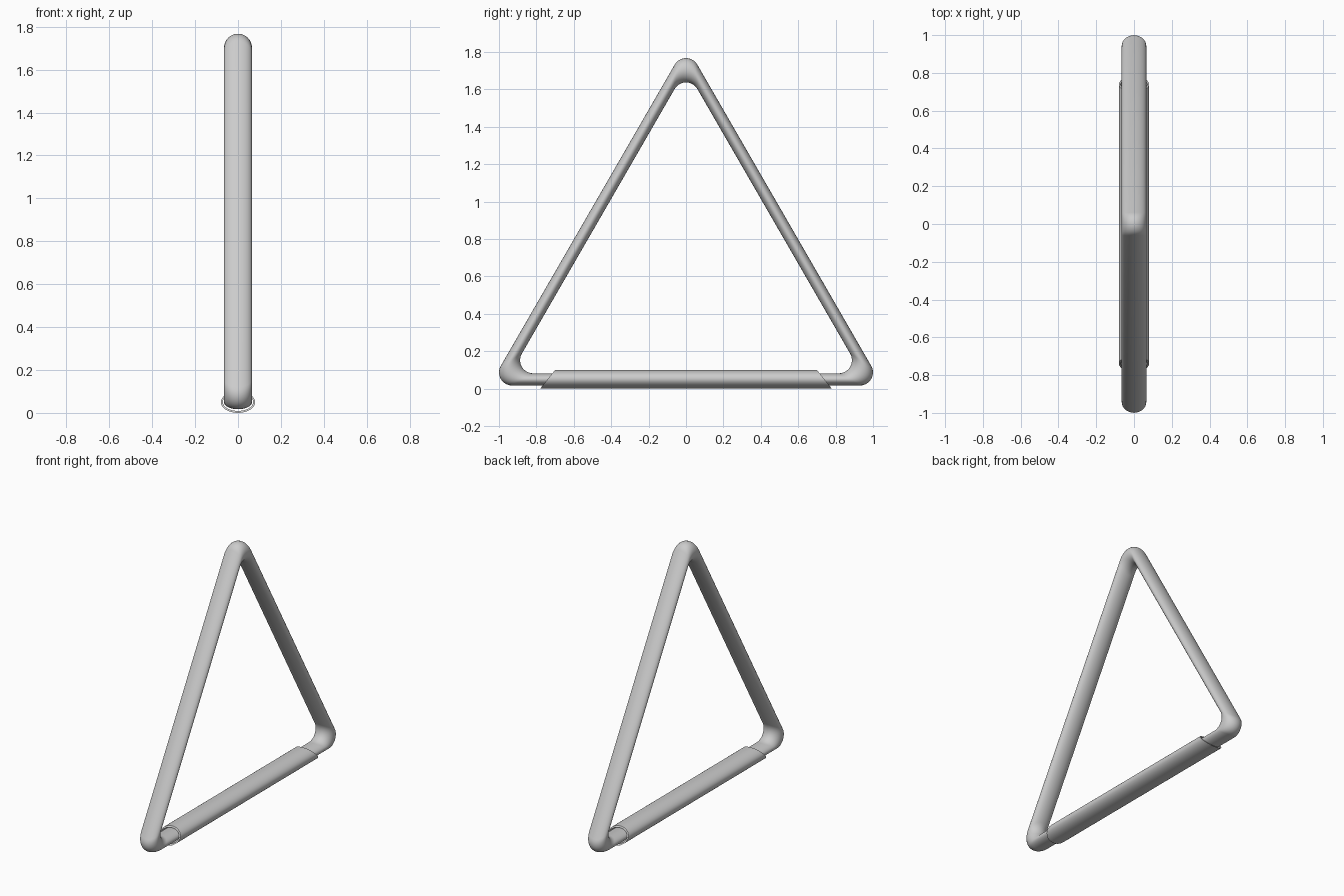
import bpy, bmesh
from math import sin, cos, pi, radians
from mathutils import Vector

if "Cube" in bpy.data.objects:
    bpy.data.objects.remove(bpy.data.objects["Cube"])


def finish(name, bm):
    bmesh.ops.recalc_face_normals(bm, faces=bm.faces)
    me = bpy.data.meshes.new(name)
    bm.to_mesh(me)
    bm.free()
    ob = bpy.data.objects.new(name, me)
    bpy.context.collection.objects.link(ob)
    bpy.ops.object.select_all(action='DESELECT')
    bpy.context.view_layer.objects.active = ob
    ob.select_set(True)
    bpy.ops.object.shade_smooth_by_angle(angle=radians(35))
    return ob


def loft(name, rings):
    """Bridge a closed loop of closed rings."""
    bm = bmesh.new()
    vs = [[bm.verts.new(p) for p in ring] for ring in rings]
    for a, b in zip(vs, vs[1:] + vs[:1]):
        n = len(a)
        for i in range(n):
            j = (i + 1) % n
            bm.faces.new((a[i], a[j], b[j], b[i]))
    return finish(name, bm)


SIDES = 32
ANGLES = [2 * pi * i / SIDES for i in range(SIDES)]

# Triangular frame: circular section at the corners, flattened along the bars
R, TUBE, FILLET, STEPS = 1.1486, 0.065, 0.07, 10
centre = Vector((0, 0, 0.6238))
rings = []
for k in range(3):
    a = pi / 2 + k * 2 * pi / 3
    out = Vector((0, cos(a), sin(a)))
    arc_centre = centre + out * (R - 2 * FILLET)
    for s in range(STEPS + 1):
        t = a + radians(-60 + 120 * s / STEPS)
        p = arc_centre + Vector((0, cos(t), sin(t))) * FILLET
        rings.append([p + out * TUBE * cos(q) + Vector((TUBE * sin(q), 0, 0))
                      for q in ANGLES])
loft("triangle_frame", rings)


# Base sleeve: hollow oval tube with slanted ends
def oval(rx, rz, side):
    return [Vector((rx * sin(q), side * (0.74 - 0.8 * rz * cos(q)), 0.05 + rz * cos(q)))
            for q in ANGLES]


loft("base_sleeve", [oval(0.08, 0.05, -1), oval(0.08, 0.05, 1),
                     oval(0.071, 0.041, 1), oval(0.071, 0.041, -1)])
